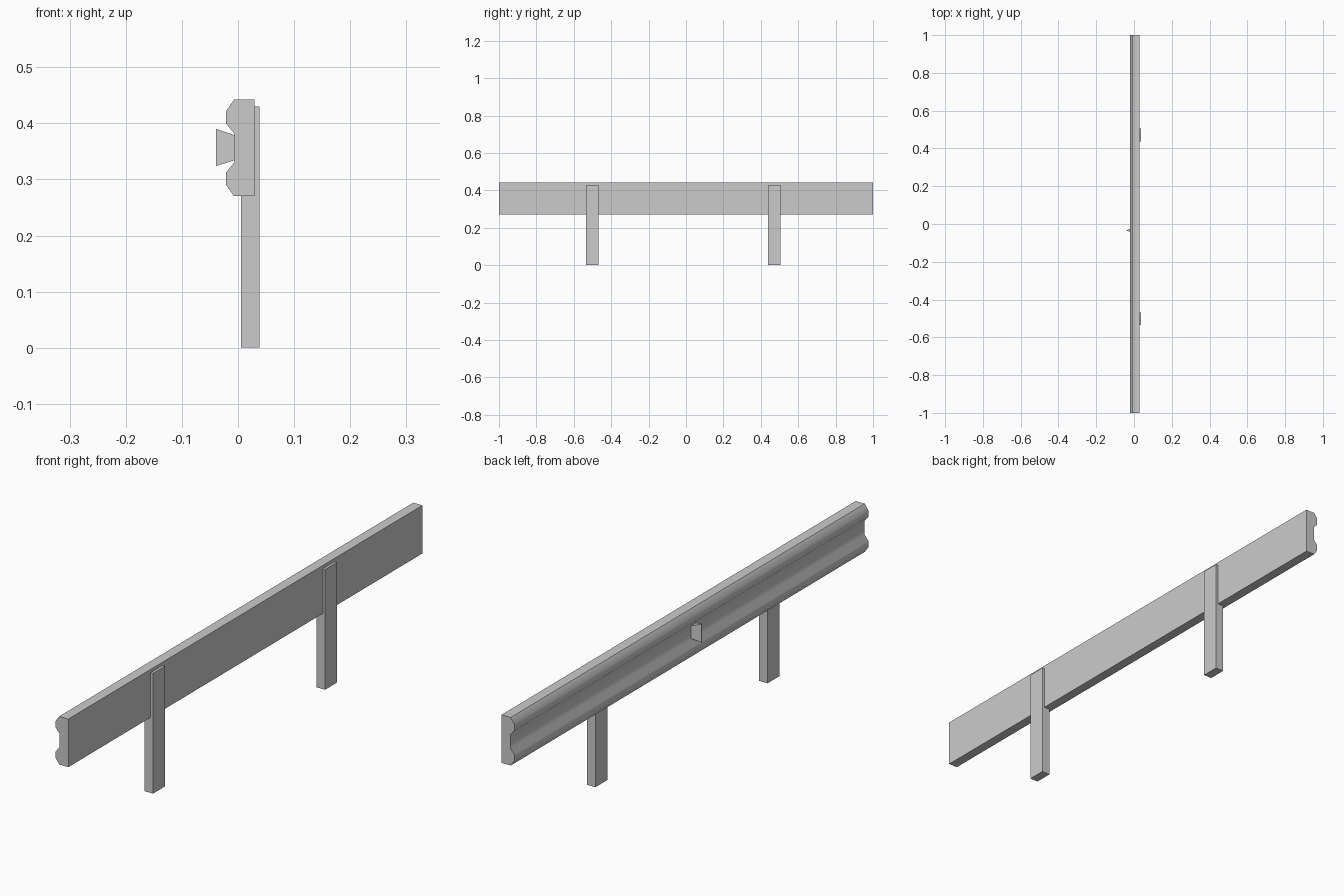
import bpy, bmesh, math

if "Cube" in bpy.data.objects:
    bpy.data.objects.remove(bpy.data.objects["Cube"])


def finish(name, bm):
    bmesh.ops.recalc_face_normals(bm, faces=bm.faces)
    mesh = bpy.data.meshes.new(name)
    bm.to_mesh(mesh)
    bm.free()
    obj = bpy.data.objects.new(name, mesh)
    bpy.context.collection.objects.link(obj)
    return obj


def prism(name, points, direction):
    """Extrude a flat outline along a vector."""
    bm = bmesh.new()
    face = bm.faces.new([bm.verts.new(p) for p in points])
    new = bmesh.ops.extrude_face_region(bm, geom=[face], use_keep_orig=True)["geom"]
    verts = [g for g in new if isinstance(g, bmesh.types.BMVert)]
    bmesh.ops.translate(bm, verts=verts, vec=direction)
    return finish(name, bm)


# Rail: upper half of the grooved profile, mirrored about its mid height
MID = 0.356
half = [(0.029, 0.086), (-0.007, 0.086), (-0.021, 0.066),
        (-0.021, 0.043), (-0.006, 0.025)]
profile = half + [(x, -h) for x, h in reversed(half)]
rail = prism("guard_rail", [(x, -1, MID + h) for x, h in profile], (0, 2, 0))
bpy.context.view_layer.objects.active = rail
rail.select_set(True)
bpy.ops.object.shade_smooth_by_angle(angle=math.radians(50))

# Posts, partly sunk into the back of the rail
for name, y in (("near_post", -0.501), ("far_post", 0.471)):
    base = [(0.005, y - 0.0335, 0), (0.038, y - 0.0335, 0),
            (0.038, y + 0.0335, 0), (0.005, y + 0.0335, 0)]
    prism(name, base, (0, 0, 0.43))

# Reflector: wedge in the groove, flaring taller towards its outer edge
bm = bmesh.new()
Y = -0.034
rings = []
for inner, outer in ((0.334, 0.324), (0.379, 0.39)):
    rings.append([bm.verts.new(p) for p in (
        (-0.006, Y - 0.014, inner), (-0.006, Y + 0.014, inner),
        (-0.039, Y + 0.001, outer), (-0.039, Y - 0.001, outer))])
for ring in rings:
    bm.faces.new(ring)
for i in range(4):
    j = (i + 1) % 4
    bm.faces.new((rings[0][i], rings[0][j], rings[1][j], rings[1][i]))
finish("reflector", bm)
